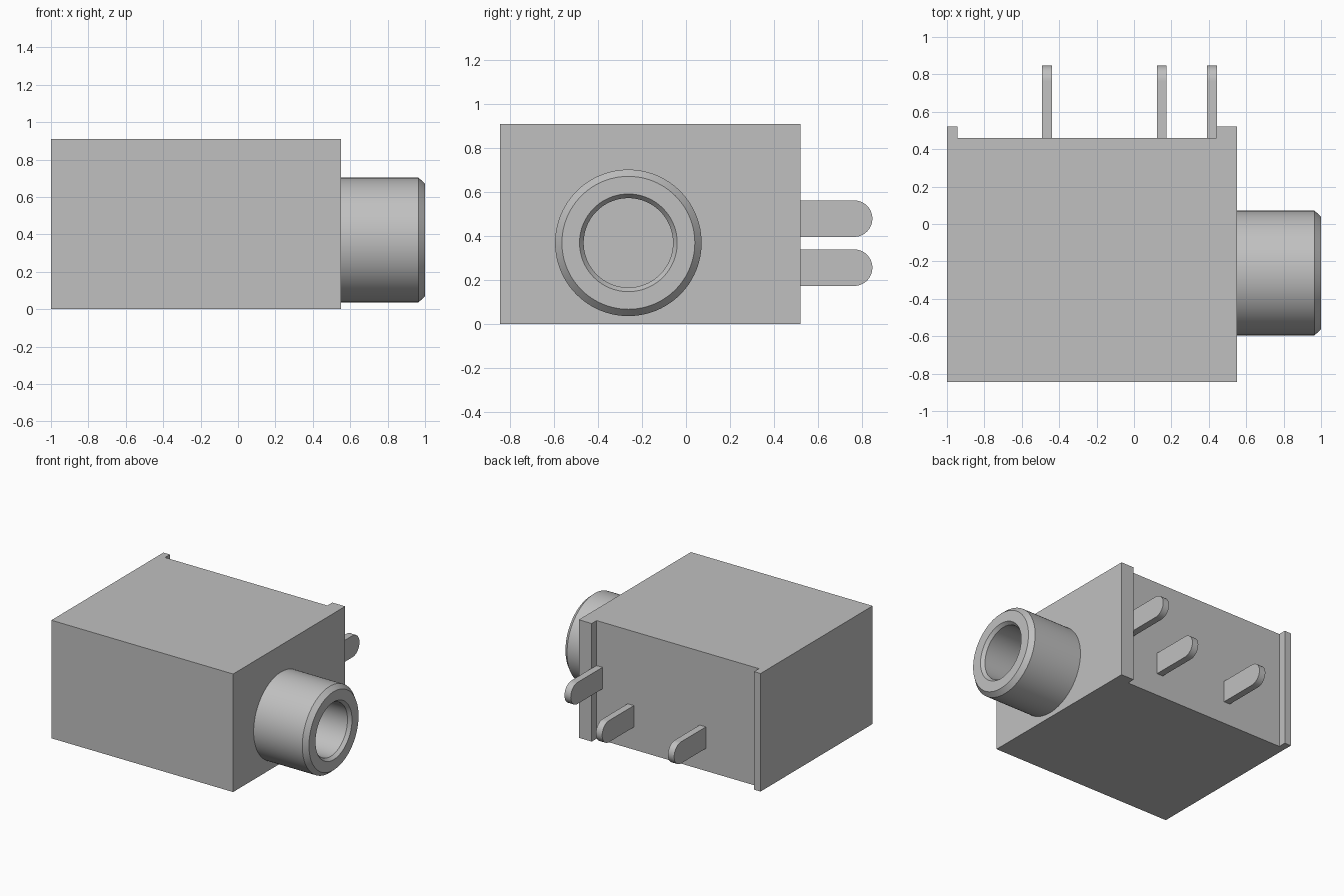
import bpy
import bmesh
import math
from mathutils import Matrix, Vector

cube = bpy.data.objects.get("Cube")
if cube:
    bpy.data.objects.remove(cube, do_unlink=True)

grey = bpy.data.materials.new("plain_grey")
grey.use_nodes = True
colour = (0.53, 0.53, 0.53, 1)
grey.diffuse_color = colour
grey.node_tree.nodes["Principled BSDF"].inputs["Base Color"].default_value = colour


def finish(name, bm, smooth=False):
    bmesh.ops.recalc_face_normals(bm, faces=bm.faces)
    mesh = bpy.data.meshes.new(name)
    bm.to_mesh(mesh)
    bm.free()
    mesh.materials.append(grey)
    obj = bpy.data.objects.new(name, mesh)
    bpy.context.collection.objects.link(obj)
    if smooth:
        bpy.ops.object.select_all(action="DESELECT")
        obj.select_set(True)
        bpy.context.view_layer.objects.active = obj
        bpy.ops.object.shade_smooth_by_angle(angle=math.radians(30))
    return obj


def extrude(name, points, offset, smooth=False):
    bm = bmesh.new()
    face = bm.faces.new([bm.verts.new(p) for p in points])
    result = bmesh.ops.extrude_face_region(bm, geom=[face], use_keep_orig=True)
    moved = [v for v in result["geom"] if isinstance(v, bmesh.types.BMVert)]
    bmesh.ops.translate(bm, verts=moved, vec=offset)
    return finish(name, bm, smooth)


# Housing, with a narrow and a wide standoff rail on the back
BACK, RAIL = 0.46, 0.52
outline = [(-1, -0.845), (0.55, -0.845), (0.55, RAIL), (0.44, RAIL),
           (0.44, BACK), (-0.945, BACK), (-0.945, RAIL), (-1, RAIL)]
extrude("housing", [(x, y, 0) for x, y in outline], (0, 0, 0.91))

# Hollow socket barrel, turned around the x axis
AXIS_Y, AXIS_Z = -0.262, 0.37
profile = [(0.55, 0.333), (0.965, 0.333), (1, 0.302),
           (1, 0.222), (0.975, 0.203), (0.55, 0.203)]
SIDES = 96
bm = bmesh.new()
rings = []
for i in range(SIDES):
    turn = Matrix.Rotation(math.tau * i / SIDES, 3, "X")
    rings.append([bm.verts.new(turn @ Vector((x, 0, r)) + Vector((0, AXIS_Y, AXIS_Z)))
                  for x, r in profile])
for i, ring in enumerate(rings):
    after = rings[(i + 1) % SIDES]
    for j in range(len(profile) - 1):
        bm.faces.new((ring[j], ring[j + 1], after[j + 1], after[j]))
finish("socket_barrel", bm, True)

# Flat contact pins with round tips
RADIUS, TIP = 0.083, 0.847
for name, x, z in (("upper_pin", 0.39, 0.48),
                   ("lower_pin_near", 0.122, 0.257),
                   ("lower_pin_far", -0.492, 0.257)):
    points = [(x, BACK - 0.01, z + RADIUS), (x, BACK - 0.01, z - RADIUS)]
    for i in range(25):
        a = -math.pi / 2 + math.pi * i / 24
        points.append((x, TIP - RADIUS + RADIUS * math.cos(a), z + RADIUS * math.sin(a)))
    extrude(name, points, (0.053, 0, 0), True)
